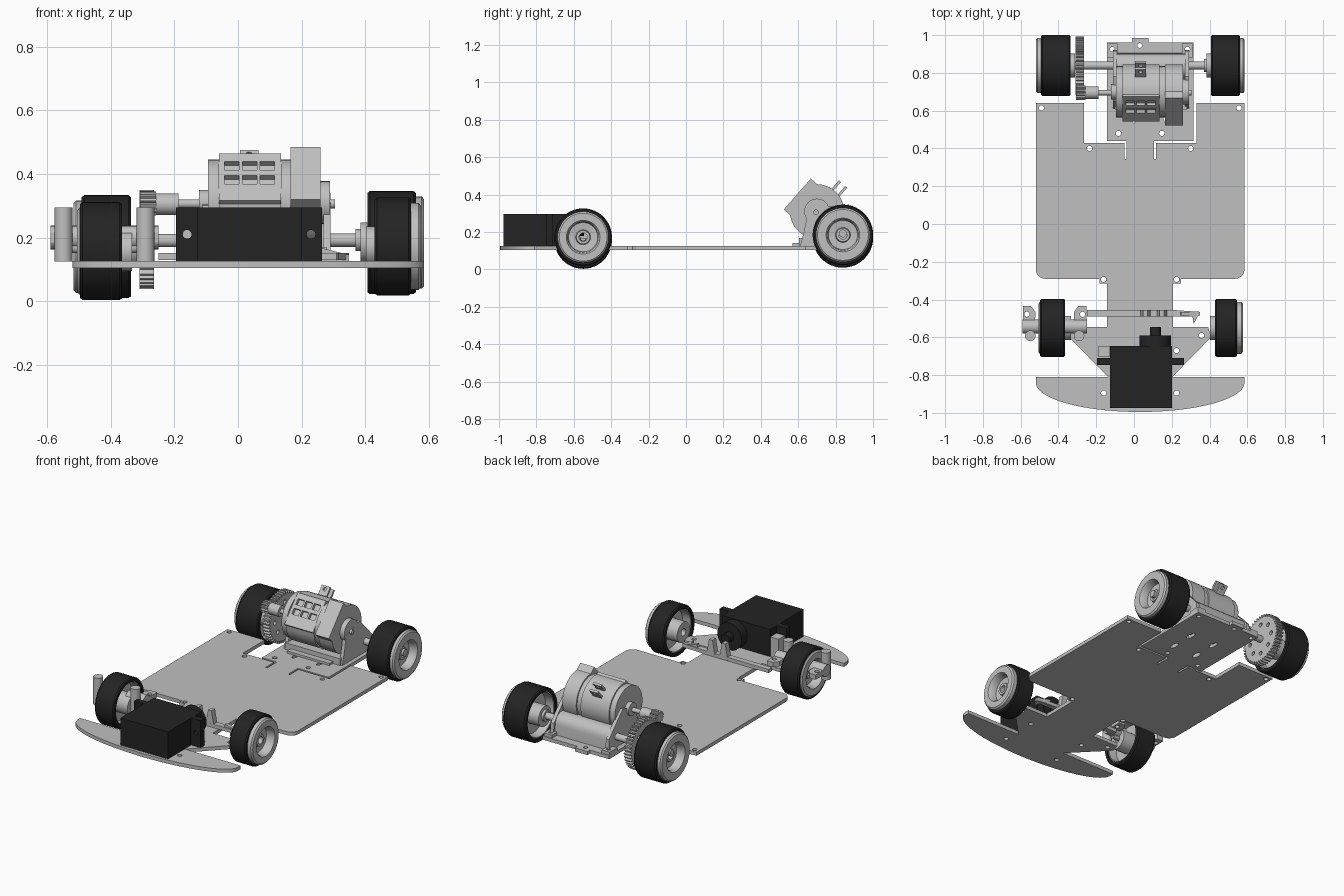
import bpy, bmesh, math
from mathutils import Vector
from math import sin, cos, pi, radians, asin, sqrt

if "Cube" in bpy.data.objects:
    bpy.data.objects.remove(bpy.data.objects["Cube"])


def material(name, v):
    m = bpy.data.materials.new(name)
    m.diffuse_color = (v, v, v, 1)
    m.use_nodes = True
    m.node_tree.nodes["Principled BSDF"].inputs["Base Color"].default_value = m.diffuse_color
    return m


GREY = material("light_grey", 0.53)
BLACK = material("black", 0.017)
YZ = (pi / 2, 0, pi / 2)      # profile given in y,z and extruded along x
XZ = (pi / 2, 0, 0)           # profile given in x,z and extruded along -y


def add(name, mesh, mat, loc=(0, 0, 0), rot=(0, 0, 0)):
    ob = bpy.data.objects.new(name, mesh)
    ob.location, ob.rotation_euler = loc, rot
    mesh.materials.clear()
    mesh.materials.append(mat)
    bpy.context.collection.objects.link(ob)
    return ob


def plate(name, loops, depth, loc, rot=(0, 0, 0), mat=GREY):
    """Flat outline (first loop) with holes (other loops), extruded about its middle."""
    cu = bpy.data.curves.new(name, 'CURVE')
    cu.dimensions, cu.fill_mode, cu.extrude = '2D', 'BOTH', depth / 2
    for pts in loops:
        sp = cu.splines.new('POLY')
        sp.points.add(len(pts) - 1)
        for p, (x, y) in zip(sp.points, pts):
            p.co = (x, y, 0, 1)
        sp.use_cyclic_u = True
    tmp = bpy.data.objects.new("tmp", cu)
    bpy.context.collection.objects.link(tmp)
    dg = bpy.context.evaluated_depsgraph_get()
    me = bpy.data.meshes.new_from_object(tmp.evaluated_get(dg))
    bpy.data.objects.remove(tmp)
    bm = bmesh.new()
    bm.from_mesh(me)
    bmesh.ops.remove_doubles(bm, verts=bm.verts, dist=1e-5)
    bmesh.ops.recalc_face_normals(bm, faces=bm.faces)
    bm.to_mesh(me)
    bm.free()
    return add(name, me, mat, loc, rot)


def circle(x, y, r, n=14, ry=None):
    return [(x + r * cos(2 * pi * i / n), y + (ry or r) * sin(2 * pi * i / n)) for i in range(n)]


def rect(x0, x1, y0, y1):
    return [(x0, y0), (x1, y0), (x1, y1), (x0, y1)]


def box(name, x0, x1, y0, y1, z0, z1, mat=GREY):
    return plate(name, [rect(x0, x1, y0, y1)], z1 - z0, (0, 0, (z0 + z1) / 2), mat=mat)


def cyl(name, p0, p1, r, mat=GREY, n=24):
    p0, p1 = Vector(p0), Vector(p1)
    bm = bmesh.new()
    bmesh.ops.create_cone(bm, cap_ends=True, segments=n, radius1=r, radius2=r, depth=(p1 - p0).length)
    me = bpy.data.meshes.new(name)
    bm.to_mesh(me)
    bm.free()
    return add(name, me, mat, (p0 + p1) / 2, (p1 - p0).to_track_quat('Z', 'Y').to_euler())


def lathe(name, prof, loc, side, mat, n=48):
    """Closed profile of (x, radius) points turned around the x axis."""
    bm = bmesh.new()
    rings = [[bm.verts.new((side * x, r * cos(2 * pi * i / n), r * sin(2 * pi * i / n)))
              for x, r in prof] for i in range(n)]
    k = len(prof)
    for i in range(n):
        a, b = rings[i], rings[(i + 1) % n]
        for j in range(k):
            bm.faces.new((a[j], a[(j + 1) % k], b[(j + 1) % k], b[j]))
    bmesh.ops.recalc_face_normals(bm, faces=bm.faces)
    me = bpy.data.meshes.new(name)
    bm.to_mesh(me)
    bm.free()
    return add(name, me, mat, loc)


# chassis plate: bumper, neck, main deck, rear pod
CX = 0.0325


def half(s, pod):
    h = [(0.5525 * sin(t * pi / 28), -0.84 - 0.155 * cos(t * pi / 28)) for t in range(1, 15)]
    h += [(0.5525, -0.81), (0.17, -0.81), (0.375, -0.6), (0.36, -0.545), (0.175, -0.545),
          (0.175, -0.315), (0.215, -0.315), (0.215, -0.29)]
    h += [(0.5025 + 0.05 * sin(a * pi / 12), -0.24 - 0.05 * cos(a * pi / 12)) for a in range(7)]
    h += [(0.5525, 0.64), (0.2975, 0.64), (0.2975, 0.428), (0.084, 0.428), (0.084, 0.345),
          (0.073, 0.345), (0.073, 0.44), (pod, 0.44), (pod, 0.96), (0.043, 0.96), (0.043, 0.985)]
    return [(CX + s * x, y) for x, y in h]


outline = [(CX, -0.995)] + half(1, 0.283) + half(-1, 0.175)[::-1]
holes = [circle(CX + s * u, y, 0.014) for s in (-1, 1) for u, y in
         ((0.523, 0.615), (0.268, 0.4), (0.115, 0.48), (0.193, -0.293), (0.325, -0.59),
          (0.193, -0.67), (0.193, -0.895))]
holes += [circle(x, y, 0.013) for x, y in ((-0.115, 0.925), (0.283, 0.925), (0.03, 0.945))]
holes += [circle(x, y, 0.014, 12, 0.035) for x in (0.0, 0.17) for y in (0.57, 0.72)]
plate("chassis_plate", [outline] + holes, 0.022, (0, 0, 0.115))


# wheels: tyre, hollow rim with inner hub
def wheel(name, s, x_in, x_out, x_rim, x_hub, y, z, r):
    ti = r - 0.024
    lathe(name + "_tyre", [(x_in, ti), (x_in, r - 0.006), (x_in + 0.008, r), (x_out - 0.008, r),
                           (x_out, r - 0.006), (x_out, ti)], (0, y, z), s, BLACK)
    m, e = x_in + 0.06, x_rim
    lathe(name + "_rim", [(x_hub, 0.022), (x_hub, 0.063), (m, 0.063), (m, ti - 0.012), (x_in + 0.01, ti - 0.006),
                          (x_in + 0.01, ti + 0.002), (x_out - 0.005, ti + 0.002), (x_out, r - 0.017),
                          (max(x_out + 0.002, e - 0.008), r - 0.017), (e, r - 0.026), (e, 0.09), (e - 0.012, 0.082),
                          (e - 0.05, 0.078), (e - 0.055, 0.04), (e - 0.035, 0.036), (e - 0.035, 0.022)],
          (0, y, z), s, GREY)


wheel("front_left", -1, 0.365, 0.497, 0.506, 0.333, -0.55, 0.157, 0.154)
wheel("front_right", 1, 0.43, 0.545, 0.576, 0.402, -0.55, 0.172, 0.154)
wheel("rear_left", -1, 0.337, 0.492, 0.518, 0.312, 0.839, 0.171, 0.162)
wheel("rear_right", 1, 0.407, 0.56, 0.586, 0.385, 0.839, 0.184, 0.162)
cyl("rear_axle", (-0.49, 0.839, 0.19), (0.565, 0.839, 0.192), 0.021)
cyl("right_axle_collar", (0.37, 0.839, 0.192), (0.39, 0.839, 0.192), 0.035)


# gears
def teeth(n, r0, r1):
    return [(r * cos(2 * pi * (i + f) / n), r * sin(2 * pi * (i + f) / n)) for i in range(n)
            for f, r in ((0, r0), (0.25, r0), (0.4, r1), (0.7, r1), (0.85, r0))]


plate("spur_gear", [teeth(44, 0.14, 0.156)] + [circle(0.095 * cos(a * pi / 4), 0.095 * sin(a * pi / 4), 0.013)
                                               for a in range(8)], 0.045, (-0.287, 0.836, 0.194), YZ)
plate("pinion", [teeth(12, 0.028, 0.038)], 0.05, (-0.283, 0.695, 0.307), YZ)
cyl("pinion_collar", (-0.258, 0.695, 0.305), (-0.187, 0.695, 0.305), 0.034)

# motor: round can with a flat tilted front
MY, MZ = 0.70, 0.31
TILT = math.atan2(0.75, 0.66)


def motor_part(name, x0, x1, d, h, r):
    a0 = asin(h / r)
    pts = [(d, -h), (d, h)] + [(r * cos(a0 + (2 * pi - 2 * a0) * i / 26), r * sin(a0 + (2 * pi - 2 * a0) * i / 26))
                               for i in range(27)]
    n, t = (-0.751, 0.661), (0.661, 0.751)
    yz = [(p * n[0] + q * t[0], p * n[1] + q * t[1]) for p, q in pts]
    plate(name, [yz], x1 - x0, ((x0 + x1) / 2, MY, MZ), YZ)


motor_part("motor_can", -0.06, 0.135, 0.103, 0.099, 0.145)
motor_part("motor_brush_housing", 0.165, 0.26, 0.14, 0.11, 0.145)
cyl("motor_left_end", (-0.095, MY, MZ), (-0.06, MY, MZ), 0.136, n=32)
cyl("motor_band", (0.135, MY, MZ), (0.165, MY, MZ), 0.136, n=32)
cyl("motor_left_boss", (-0.122, MY, MZ), (-0.095, MY, MZ), 0.04)
cyl("motor_right_boss", (0.26, MY, MZ), (0.29, MY, MZ), 0.068)
cyl("motor_shaft", (-0.3, MY - 0.005, MZ - 0.004), (0.305, MY - 0.005, MZ - 0.004), 0.014)
windows = [rect(x, x + 0.045, t - 0.018, t + 0.018) for x in (-0.042, 0.014, 0.07) for t in (-0.012, 0.047)]
plate("motor_window_frame", [rect(-0.06, 0.135, -0.099, 0.099)] + windows, 0.02,
      (0, MY - 0.751 * 0.112, MZ + 0.661 * 0.112), (TILT, 0, 0))
# clip prongs on the rear of the can
for k in (0.0, 0.045):
    c = (0.035, MY + 0.1 + k * 0.75, MZ + 0.135 - k * 0.66)
    plate("motor_clip", [rect(-0.029, 0.029, -0.04, 0.035), circle(0, 0.015, 0.011)], 0.014, c, (TILT, 0, 0))

# motor mount: rounded axle block, end plates, bed, screw lugs
arch = [(0.768, 0.124), (0.905, 0.124)] + [(0.837 + 0.065 * cos(a * pi / 10), 0.187 + 0.062 * sin(a * pi / 10))
                                           for a in range(11)]
plate("axle_block", [arch], 0.4, (0.09, 0, 0), YZ)
side = [(0.61, 0.124), (0.92, 0.124), (0.915, 0.2), (0.87, 0.25), (0.78, 0.34), (0.65, 0.3), (0.63, 0.2)]
for x in (-0.1, 0.28):
    plate("mount_end_plate", [side], 0.022, (x, 0, 0), YZ)
box("motor_bed", -0.1, 0.28, 0.605, 0.77, 0.124, 0.168)
box("mount_foot", -0.06, 0.23, 0.57, 0.61, 0.124, 0.14)
for x in (-0.115, 0.283):
    plate("mount_lug", [rect(x - 0.028, x + 0.028, 0.88, 0.955), circle(x, 0.925, 0.013)], 0.02, (0, 0, 0.136))

# steering servo
box("servo_body", -0.127, 0.2, -0.975, -0.645, 0.126, 0.295, BLACK)
plate("servo_ears", [rect(-0.195, 0.265, 0.126, 0.295), circle(-0.16, 0.21, 0.014), circle(0.23, 0.21, 0.014)],
      0.036, (0, -0.728, 0), XZ, BLACK)
cyl("servo_boss", (0.113, -0.65, 0.208), (0.113, -0.59, 0.208), 0.084, BLACK, 32)
cyl("servo_spindle", (0.113, -0.59, 0.208), (0.113, -0.545, 0.208), 0.029, BLACK)
box("servo_post", -0.187, -0.13, -0.705, -0.645, 0.124, 0.25)

# steering link behind the servo
plate("steering_bar", [[(-0.25, -0.49), (0.31, -0.49), (0.315, -0.53), (0.35, -0.465), (0.2, -0.455), (-0.25, -0.455)]],
      0.022, (0, 0, 0.14))
for x in (0.06, 0.148):
    plate("link_fin", [[(x - 0.03, 0.13), (x + 0.03, 0.13), (x + 0.012, 0.23), (x - 0.012, 0.23)]],
          0.035, (0, -0.472, 0), XZ)
plate("link_end_wedge", [[(0.24, 0.126), (0.35, 0.126), (0.35, 0.145), (0.25, 0.17)]], 0.02, (0, -0.475, 0), XZ)

# the two steering knuckles, mirrored about the left front wheel
for s, nm in ((-1, "outer"), (1, "inner")):
    c = -0.42
    cyl(nm + "_kingpin", (c + s * 0.129, -0.592, 0.124), (c + s * 0.129, -0.592, 0.295), 0.028)
    cyl(nm + "_stub_axle", (c + s * 0.05, -0.543, 0.2), (c + s * 0.17, -0.543, 0.2), 0.037)
    arm = [(0.105, -0.58), (0.168, -0.58), (0.168, -0.435), (0.125, -0.435), (0.102, -0.465)]
    plate(nm + "_steering_arm", [[(c + s * x, y) for x, y in arm], circle(c + s * 0.147, -0.478, 0.014)],
          0.03, (0, 0, 0.2))
    cyl(nm + "_spindle", (c, -0.55, 0.165), (c + s * 0.12, -0.55, 0.17), 0.018)

# smooth round surfaces, keep hard edges
bpy.ops.object.select_all(action='SELECT')
bpy.context.view_layer.objects.active = bpy.context.scene.objects[0]
bpy.ops.object.shade_smooth_by_angle(angle=radians(28))
